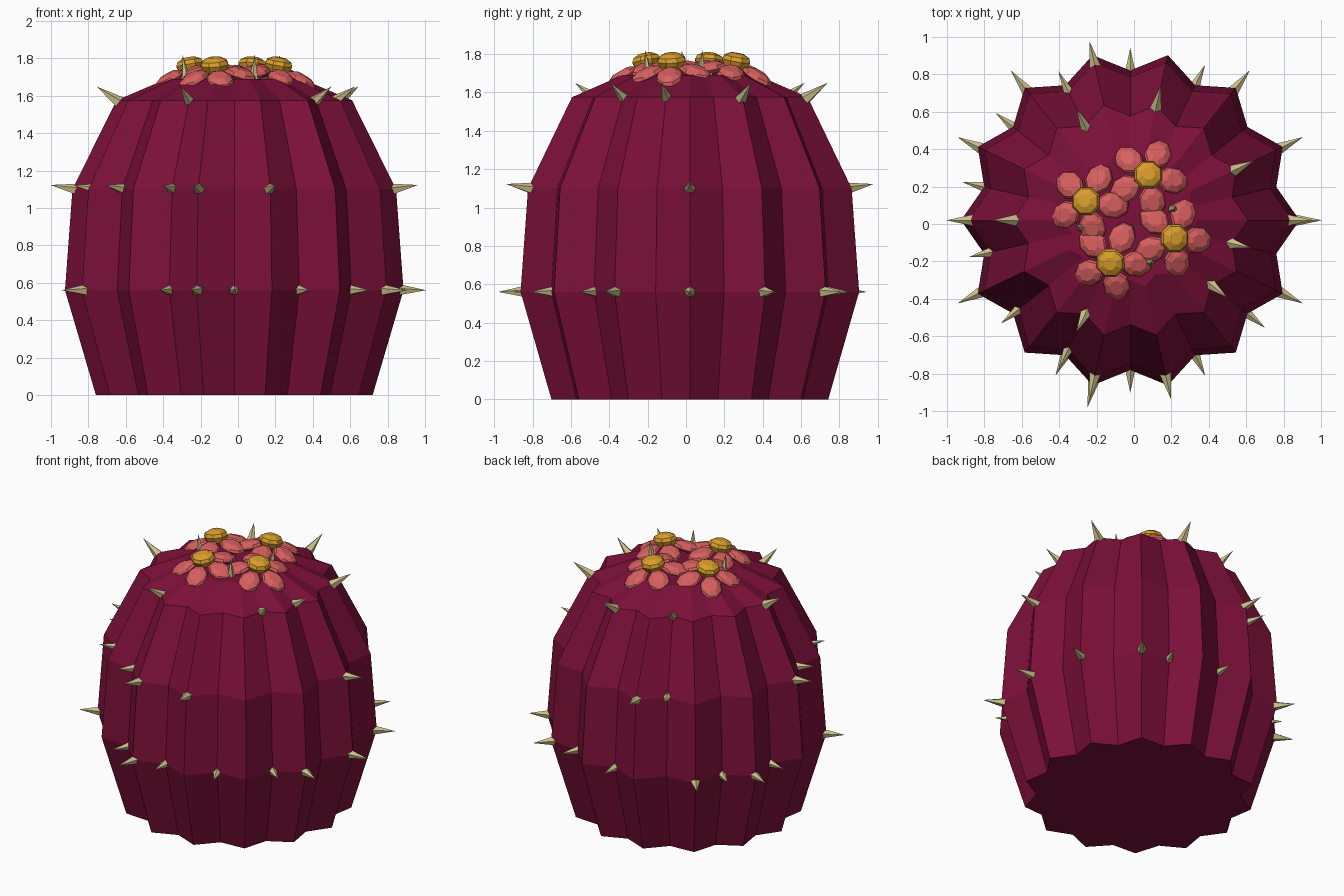
import bpy, bmesh
from math import radians, cos, sin, pi
from mathutils import Matrix, Vector

cube = bpy.data.objects.get("Cube")
if cube:
    bpy.data.objects.remove(cube, do_unlink=True)

CENTRE = Vector((-0.02, 0.02, 0))
RIBS = 14
STEP = pi / RIBS          # ridges on even steps, valleys on odd steps
VALLEY = 0.885


def material(name, rgb):
    m = bpy.data.materials.new(name)
    m.use_nodes = True
    m.diffuse_color = (*rgb, 1)
    m.node_tree.nodes["Principled BSDF"].inputs["Base Color"].default_value = (*rgb, 1)
    return m


SKIN = material("crimson skin", (0.20, 0.005, 0.04))
SPINE = material("straw spine", (0.60, 0.52, 0.26))
PETAL = material("coral petal", (0.69, 0.115, 0.115))
POLLEN = material("golden centre", (0.69, 0.34, 0.025))


def finish(bm, name, *mats):
    bmesh.ops.recalc_face_normals(bm, faces=bm.faces)
    mesh = bpy.data.meshes.new(name)
    bm.to_mesh(mesh)
    bm.free()
    for m in mats:
        mesh.materials.append(m)
    obj = bpy.data.objects.new(name, mesh)
    bpy.context.collection.objects.link(obj)
    return obj


def loft(bm, rings, mat=0):
    """Skin a stack of equal loops and cap both ends."""
    loops = [[bm.verts.new(p) for p in ring] for ring in rings]
    n = len(loops[0])
    faces = [bm.faces.new(loops[0]), bm.faces.new(loops[-1])]
    for a, b in zip(loops, loops[1:]):
        for i in range(n):
            j = (i + 1) % n
            faces.append(bm.faces.new((a[i], a[j], b[j], b[i])))
    for f in faces:
        f.material_index = mat
    return faces


def gem(bm, mat4, sides, profile, mat):
    """Faceted lump from (radius, height) pairs."""
    rings = [[mat4 @ Vector((r * cos(2 * pi * (i + .5) / sides),
                             r * sin(2 * pi * (i + .5) / sides), z))
              for i in range(sides)] for r, z in profile]
    loft(bm, rings, mat)


# Ribbed body with a low domed crown
def star(radius, z):
    return [CENTRE + Vector((radius * (VALLEY if i % 2 else 1) * cos(i * STEP),
                             radius * (VALLEY if i % 2 else 1) * sin(i * STEP), z))
            for i in range(2 * RIBS)]


bm = bmesh.new()
profile = [(0.74, 0), (0.905, 0.56), (0.865, 1.10), (0.63, 1.575), (0.36, 1.69)]
crown = loft(bm, [star(r, z) for r, z in profile])[1]
bmesh.ops.poke(bm, faces=[crown], offset=0.04)
finish(bm, "cactus_body", SKIN)


# Spines, in tiers around the body
def spine(bm, base, direction, length=0.16, radius=0.036):
    turn = direction.to_track_quat('Z', 'Y').to_matrix().to_4x4()
    place = Matrix.Translation(base + direction * (length / 2 - 0.03)) @ turn
    bmesh.ops.create_cone(bm, cap_ends=True, segments=5, radius1=radius,
                          radius2=0, depth=length, matrix=place)


TIERS = {
    "lower_spines": (0.56, 0.895, 0, [0, 2, 4, 5, 7, 10, 11, 12, 13, 16, 19, 20, 21, 23, 25, 26]),
    "middle_spines": (1.10, 0.855, 10, [0, 8, 9, 14, 15, 17, 19, 20, 22]),
    "upper_spines": (1.575, 0.63, 35, [2, 6, 9, 14, 19, 25, 27]),
}
for name, (z, radius, lift, steps) in TIERS.items():
    bm = bmesh.new()
    for s in steps:
        out = Vector((cos(s * STEP), sin(s * STEP), 0))
        r = radius * (VALLEY if s % 2 else 1)
        tilt = out * cos(radians(lift)) + Vector((0, 0, sin(radians(lift))))
        spine(bm, CENTRE + out * r + Vector((0, 0, z)), tilt)
    finish(bm, name, SPINE)

bm = bmesh.new()
for x, y in [(0.21, 0.08), (0.085, -0.2), (-0.28, -0.02)]:
    lean = Vector((x * 0.5, y * 0.5, 1)).normalized()
    spine(bm, Vector((x, y, 1.70)), lean, 0.15, 0.03)
finish(bm, "crown_spines", SPINE)

# Four flowers, each tipped outward with five drooping petals
PETAL_SHAPE = [(0.5, -0.028), (1, -0.005), (0.9, 0.012), (0.5, 0.03)]
CENTRE_SHAPE = [(0.06, -0.03), (0.08, 0.01), (0.07, 0.032), (0.035, 0.05)]
for k, (x, y) in enumerate([(-0.255, 0.12), (0.075, 0.26), (0.215, -0.075), (-0.125, -0.205)]):
    bm = bmesh.new()
    out = Vector((x, y, 0)) - CENTRE
    tip = Matrix.Rotation(radians(11), 4, Vector((-out.y, out.x, 0)))
    base = Matrix.Translation((x, y, 1.755)) @ tip
    for p in range(5):
        place = (base @ Matrix.Rotation(radians(65 + 72 * p), 4, 'Z')
                 @ Matrix.Rotation(radians(20), 4, 'Y')
                 @ Matrix.Translation((0.145, 0, 0))
                 @ Matrix.Diagonal((0.092, 0.072, 1, 1)))
        gem(bm, place, 8, PETAL_SHAPE, 0)
    gem(bm, base, 8, CENTRE_SHAPE, 1)
    finish(bm, f"flower_{k + 1}", PETAL, POLLEN)
